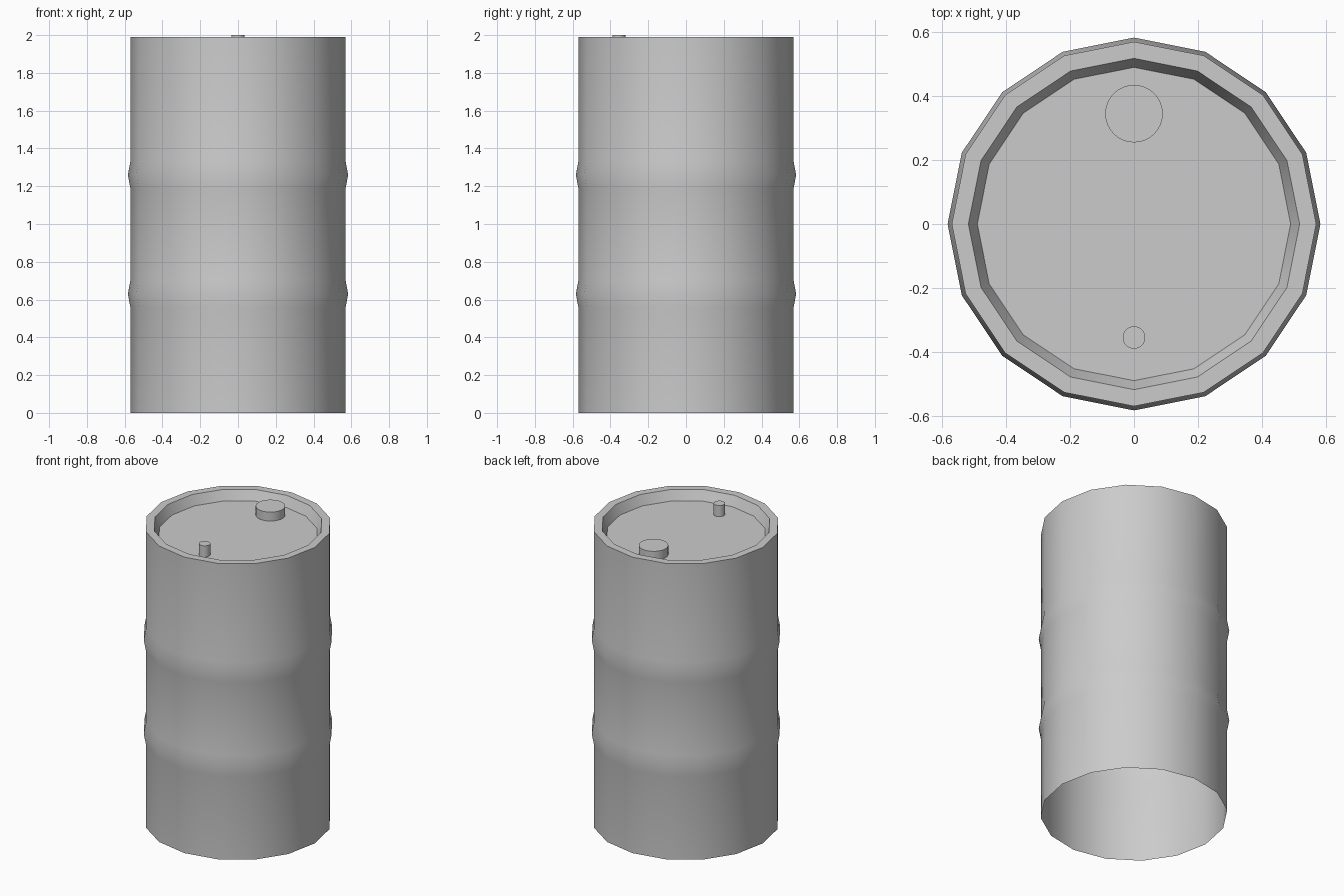
import bpy, bmesh, math

if "Cube" in bpy.data.objects:
    bpy.data.objects.remove(bpy.data.objects["Cube"])


def lathe(name, profile, sides, centre=(0, 0), cap=True):
    """Revolve (radius, z) points around a vertical axis; optionally fill the last ring."""
    bm = bmesh.new()
    rings = []
    for r, z in profile:
        rings.append([bm.verts.new((centre[0] + r * math.cos(2 * math.pi * i / sides),
                                    centre[1] + r * math.sin(2 * math.pi * i / sides), z))
                      for i in range(sides)])
    for a, b in zip(rings, rings[1:]):
        for i in range(sides):
            j = (i + 1) % sides
            bm.faces.new((a[i], a[j], b[j], b[i]))
    if cap:
        bm.faces.new(rings[-1])
    mesh = bpy.data.meshes.new(name)
    bm.to_mesh(mesh)
    bm.free()
    obj = bpy.data.objects.new(name, mesh)
    bpy.context.collection.objects.link(obj)
    bpy.ops.object.select_all(action='DESELECT')
    obj.select_set(True)
    bpy.context.view_layer.objects.active = obj
    bpy.ops.object.shade_smooth_by_angle(angle=math.radians(30))
    return obj


# Drum shell: open bottom, two hoops, flat rim and recessed lid
R = 0.57
profile = [(R, 0)]
for z in (0.63, 1.26):
    profile += [(R, z - 0.07), (R + 0.013, z), (R, z + 0.07)]
LID = 1.925
profile += [(R, 1.99), (0.518, 1.99), (0.49, LID)]
lathe("drum_body", profile, 16)

# Large and small bung caps on the lid
lathe("large_cap", [(0.09, LID), (0.09, 1.985)], 32, (0, 0.345))
lathe("small_cap", [(0.035, LID), (0.035, 2.0)], 32, (0, -0.355))
